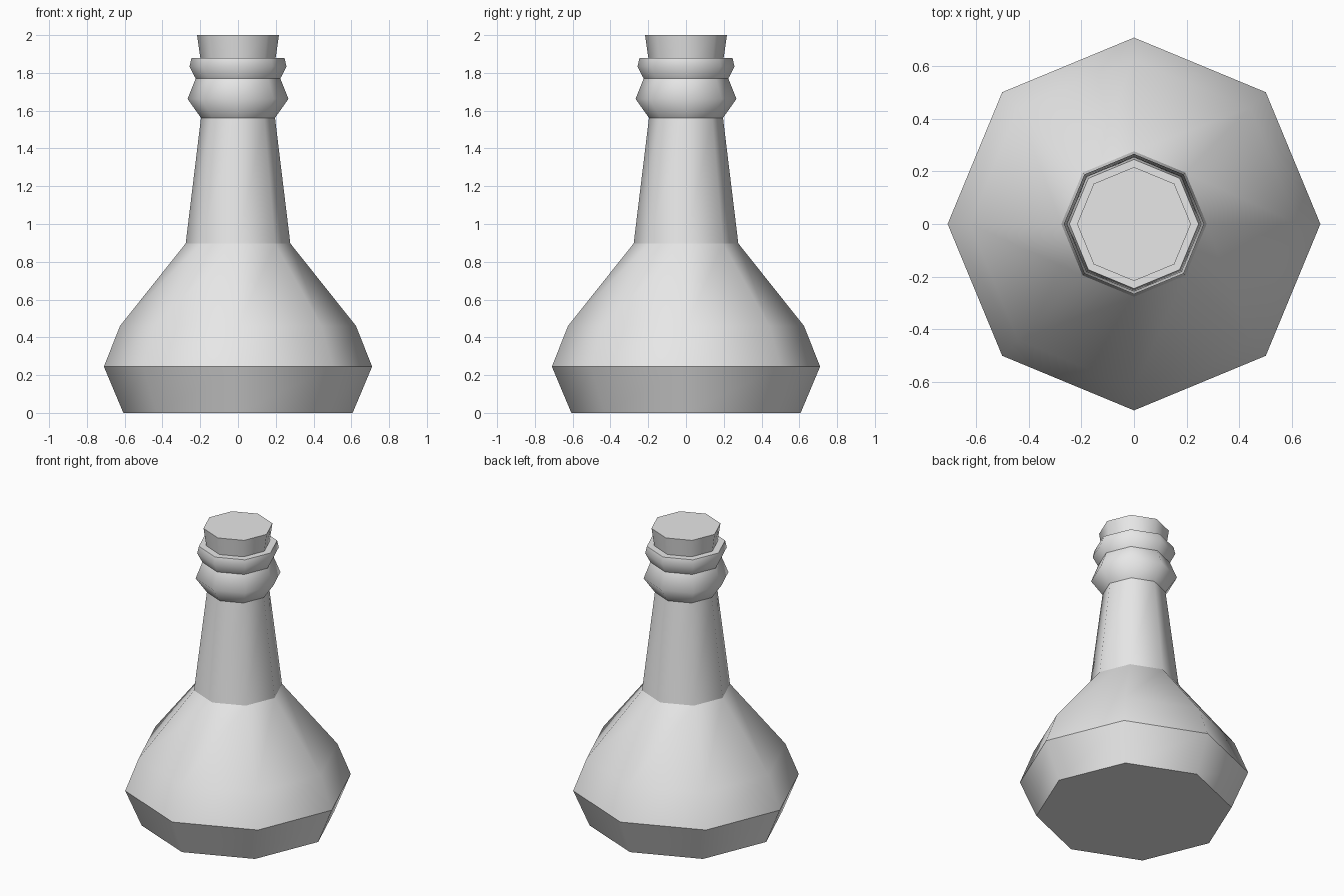
import bpy
import bmesh
from math import cos, sin, tau

SIDES = 8

cube = bpy.data.objects.get("Cube")
if cube:
    bpy.data.objects.remove(cube, do_unlink=True)

grey = bpy.data.materials.new("plain grey")
grey.use_nodes = True
grey.diffuse_color = (0.8, 0.8, 0.8, 1)
grey.node_tree.nodes["Principled BSDF"].inputs["Base Color"].default_value = (0.8, 0.8, 0.8, 1)


def lathe(name, profile, cap_bottom=False, cap_top=False):
    """Turn a (radius, height) profile into an eight-sided shell, smooth but for level faces."""
    bm = bmesh.new()
    rings = [[bm.verts.new((r * cos(tau * i / SIDES), r * sin(tau * i / SIDES), z))
              for i in range(SIDES)] for r, z in profile]
    for low, high in zip(rings, rings[1:]):
        for i in range(SIDES):
            j = (i + 1) % SIDES
            bm.faces.new((low[i], low[j], high[j], high[i]))
    if cap_bottom:
        bm.faces.new(rings[0][::-1])
    if cap_top:
        bm.faces.new(rings[-1])
    bm.normal_update()
    for face in bm.faces:
        face.smooth = abs(face.normal.z) < 0.99
    mesh = bpy.data.meshes.new(name)
    bm.to_mesh(mesh)
    bm.free()
    mesh.materials.append(grey)
    obj = bpy.data.objects.new(name, mesh)
    bpy.context.collection.objects.link(obj)
    return obj


# Flask body
lathe("base", [(0.607, 0), (0.71, 0.245)], cap_bottom=True)
lathe("shoulder", [(0.71, 0.245), (0.625, 0.46), (0.277, 0.897)])
lathe("neck", [(0.277, 0.897), (0.196, 1.562)])

# Rings round the mouth
lathe("neck_ring", [(0.196, 1.562), (0.267, 1.662), (0.224, 1.77)])
lathe("lip", [(0.224, 1.77), (0.257, 1.833), (0.246, 1.88), (0.2, 1.88)])

# Stopper, flaring towards its top
lathe("stopper", [(0.195, 1.85), (0.217, 2.0)], cap_bottom=True, cap_top=True)
